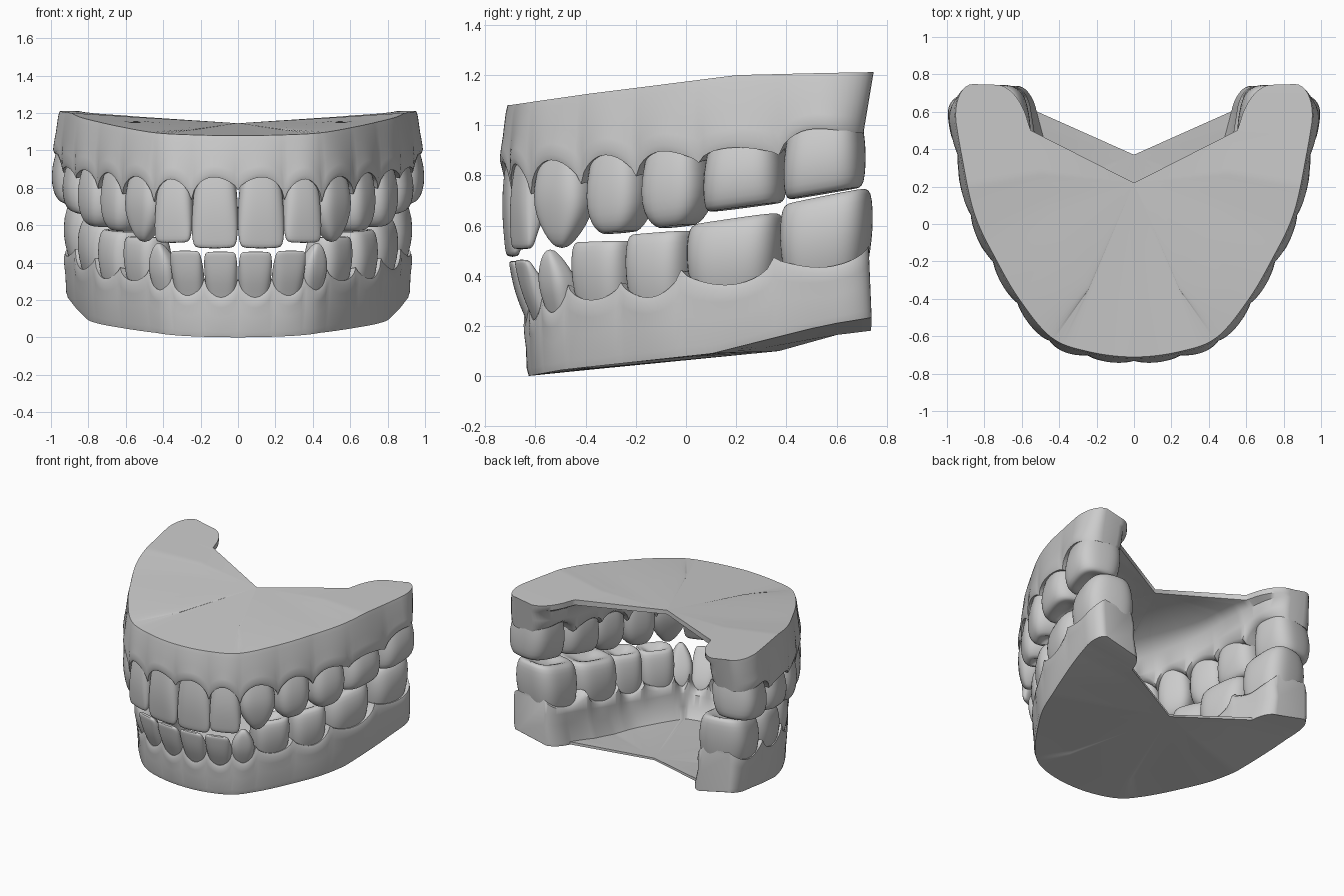
import bpy, bmesh, math
from mathutils import Vector

if "Cube" in bpy.data.objects:
    bpy.data.objects.remove(bpy.data.objects["Cube"])

def lerp_table(pts, x):
    """Piecewise linear lookup in (x, value) pairs."""
    if x <= pts[0][0]:
        return pts[0][1]
    for (a, va), (b, vb) in zip(pts, pts[1:]):
        if x <= b:
            return va + (vb - va) * (x - a) / (b - a)
    return pts[-1][1]

def along(values, s):
    return lerp_table(list(enumerate(values)), s)

def arch_point(B, s):
    """Smooth arch through tooth boundaries; tooth k covers s = k..k+1."""
    if s < 0:
        p = arch_point(B, -s)
        return Vector((-p.x, p.y))
    P = [Vector((-B[1][0], B[1][1]))] + [Vector(b) for b in B]
    P.append(2 * P[-1] - P[-2])
    k = min(int(s), len(B) - 2)
    t = min(s, 7) - k
    a, b, c, d = P[k:k + 4]
    return 0.5 * (2 * b + (c - a) * t + (2 * a - 5 * b + 4 * c - d) * t * t
                  + (3 * b - a - 3 * c + d) * t ** 3)

def frame(B, s, r=.4):
    """Point, tangent and outward normal; the far end is turned square to y."""
    t = (arch_point(B, s + r) - arch_point(B, s - r)).normalized()
    t.x *= 1 - max(0, min(1, (s - 5.3) / 1.4))
    t.normalize()
    return arch_point(B, s), t, Vector((t.y, -t.x))

def finish(bm, name, angle, subsurf=0):
    bmesh.ops.remove_doubles(bm, verts=bm.verts, dist=1e-5)
    bmesh.ops.recalc_face_normals(bm, faces=bm.faces)
    me = bpy.data.meshes.new(name)
    bm.to_mesh(me)
    bm.free()
    ob = bpy.data.objects.new(name, me)
    bpy.context.collection.objects.link(ob)
    bpy.ops.object.select_all(action='DESELECT')
    ob.select_set(True)
    bpy.context.view_layer.objects.active = ob
    bpy.ops.object.shade_smooth_by_angle(angle=math.radians(angle))
    mir = ob.modifiers.new("mirror", 'MIRROR')
    mir.merge_threshold = .0005
    if subsurf:
        ob.modifiers.new("smooth", 'SUBSURF').levels = subsurf
        ob.modifiers["smooth"].render_levels = subsurf

# Tooth profiles: height, width, outer face, inner face
BLADE = [(-.35, .74, -.2, -.9), (0, .84, -.03, -1), (.3, .96, .08, -.95), (.6, 1, .07, -.75),
         (.82, .99, 0, -.5), (.95, .92, -.04, -.4), (1, .78, -.1, -.32)]
POINT = [(-.35, .7, -.2, -.9), (0, .82, 0, -1), (.3, .98, .1, -1), (.52, .98, .08, -.9),
         (.74, .74, .0, -.75), (.91, .4, -.1, -.6), (1, .14, -.25, -.45)]
CUSP = [(-.35, .75, -.15, -.9), (0, .85, 0, -1), (.35, 1, .08, -1.03), (.65, .98, .06, -1),
        (.85, .8, 0, -.92), (.96, .56, -.1, -.82), (1, .34, -.2, -.72), (.88, .15, -.42, -.55)]
GRIND = [(-.35, .8, -.1, -.95), (0, .9, 0, -1), (.35, .99, .07, -1.04), (.7, 1, .05, -1.01),
         (.93, .96, -.02, -.95), (1, .86, -.1, -.87), (.98, .66, -.24, -.74), (.84, .3, -.42, -.56)]

def tooth(J, k):
    B, n = J["arch"], 24
    p = arch_point(B, k + .5)
    chord = Vector(B[k + 1]) - Vector(B[k])
    t = chord.normalized()
    out = Vector((t.y, -t.x))
    width = chord.length * .995
    neck, tip, depth = J["gum"][k], J["tip"][k], J["depth"][k]
    bm = bmesh.new()
    rings = []
    for w, wd, vo, vi in J["shape"][k]:
        ring = []
        for i in range(n):
            a = 2 * math.pi * (i + .5) / n
            c, s = math.cos(a), math.sin(a)
            u = math.copysign(abs(c) ** .62, c) * wd * width / 2
            v = math.copysign(abs(s) ** .72, s)
            v = depth * ((vo + vi) / 2 + v * (vo - vi) / 2) + J["tilt"][k] * max(w, -.1)
            q = p + t * u + out * v
            z = neck + (tip - neck) * w + J["slope"][k] * u
            ring.append(bm.verts.new((q.x, q.y, z)))
        rings.append(ring)
    for a, b in zip(rings, rings[1:]):
        for i in range(n):
            bm.faces.new((a[i], a[(i + 1) % n], b[(i + 1) % n], b[i]))
    bm.faces.new(rings[0])
    bm.faces.new(rings[-1])
    kind = ("central_incisor", "lateral_incisor", "canine", "first_premolar",
            "second_premolar", "first_molar", "second_molar")[k]
    finish(bm, J["name"] + "_" + kind, 60, 1)

def gum(J):
    B, up, thick = J["arch"], J["dir"], J["thick"]     # up: from teeth to base
    ny, nz = J["notch"]
    bm = bmesh.new()
    c_base = bm.verts.new((0, ny, nz))
    c_in = bm.verts.new((0, ny, nz - up * thick))
    start = J["start"]                    # where the end starts to round off
    stations = [i / 14 for i in range(99) if i / 14 < start]
    stations += [start + (7 - start) * math.sin(i * math.pi / 18) for i in range(10)]
    rows, vee = [], None
    for s in stations:
        p, t, out = frame(B, s)
        e = max(0, min(1, (s - start) / (7 - start)))
        k = min(int(s), 6)
        f = s - k
        arc = max(math.sin(math.pi * f), 0) ** .6
        base = along(J["papilla"], s)
        m = base + (J["gum"][k] - base) * arc
        zb = lerp_table(J["base_z"], p.y)
        d = along([J["depth"][0]] + [(a + b) / 2 for a, b in zip(J["depth"], J["depth"][1:])]
                  + [J["depth"][-1]], s)
        D = d + along(J["extra"], s)
        zi = zb + (nz - zb) * D / max((p - Vector((0, ny))).length, D)
        h, hs = zb - m, zb - base
        bulge = J["bulge"] * (.022 * arc - .01 * (1 - arc))
        sec = [(-D, zi), (J["set"], zb), (J["set"] + .008, zb - h * .12),
               (.004, zb - h * .5), (.008 + bulge * .4, zb - h * .75),
               (.008 + bulge * .7, zb - h * .92), (.002 + bulge * .6, m - up * .004),
               (-.022 + bulge * .4, m), (-d * .5, m + up * .01), (-d * .96, m),
               (-d - .02, m + up * .025), (-d - .03, zb - hs * .6),
               (-d * .55 - D * .45, zb - hs * .33), (-D, zi - up * thick * 1.3)]
        shrink = 1 - J["round"] * (1 - math.sqrt(max(0, 1 - e * e)))
        row = []
        for o, z in sec:
            o = -D / 2 + (o + D / 2) * shrink
            lean = 1 - J["lean"] * min(1, abs((zb - z) / h))
            q = p + out * o + t * J["end"] * e * lean
            row.append(bm.verts.new((0 if s == 0 else max(q.x, 0), q.y, z)))
        rows.append(row)
        if vee is None and row[0].co.y > J["vee_y"]:
            vee = len(rows) - 1
    for i, (a, b) in enumerate(zip(rows, rows[1:])):
        for j in range(len(a) - 1):
            bm.faces.new((a[j], a[j + 1], b[j + 1], b[j]))
        if i < vee:                       # base plate and vault
            bm.faces.new((c_base, a[0], b[0]))
            bm.faces.new((c_in, b[-1], a[-1]))
        else:                             # inner wall behind the notch
            bm.faces.new((a[0], b[0], b[-1], a[-1]))
    bm.faces.new((c_base, rows[vee][0], rows[vee][-1], c_in))
    bm.faces.new(rows[-1])
    finish(bm, J["name"] + "_gum", 48)

upper = dict(
    name="upper", dir=1, thick=.03,
    arch=[(0, -.727), (.25, -.697), (.45, -.62), (.62, -.42), (.75, -.2), (.868, .05), (.938, .37), (.99, .69)],
    gum=[.86, .85, .865, .885, .90, .915, .99],
    tip=[.475, .505, .51, .565, .59, .67, .725],
    papilla=[.79, .74, .73, .77, .80, .855, .885, .97],
    depth=[.13, .13, .18, .23, .26, .31, .31],
    tilt=[0, .01, .01, .01, .01, .01, .015],
    slope=[0, 0, 0, .1, .12, .13, .17],
    shape=[BLADE, BLADE, POINT, CUSP, CUSP, GRIND, GRIND],
    extra=[.2, .2, .19, .17, .14, .12, .11, .07],
    base_z=[(-.72, 1.08), (-.4, 1.125), (.2, 1.2), (.7, 1.212)],
    notch=(.22, 1.145), vee_y=.5, start=6.55, end=.058, lean=.7, round=.65, set=-.016, bulge=.8)

lower = dict(
    name="lower", dir=-1, thick=.015,
    arch=[(0, -.635), (.18, -.62), (.35, -.57), (.475, -.47), (.63, -.26), (.765, -.02), (.87, .35), (.935, .71)],
    gum=[.21, .22, .25, .30, .31, .36, .43],
    tip=[.46, .465, .505, .54, .575, .63, .72],
    papilla=[.31, .31, .33, .36, .37, .42, .47, .52],
    depth=[.11, .11, .13, .2, .25, .32, .34],
    tilt=[.08, .08, .06, .02, .01, .0, .0],
    slope=[0, 0, 0, .03, .07, .14, .2],
    shape=[BLADE, BLADE, POINT, GRIND, GRIND, GRIND, GRIND],
    extra=[.1, .1, .1, .1, .1, .09, .08, .05],
    base_z=[(-.64, 0), (-.5, .025), (.1, .09), (.3, .14), (.5, .19), (.74, .24)],
    notch=(.37, .10), vee_y=.6, start=6.7, end=.03, lean=.4, round=.4, set=-.008, bulge=.4)

for jaw in (upper, lower):
    gum(jaw)
    for k in range(7):
        tooth(jaw, k)
